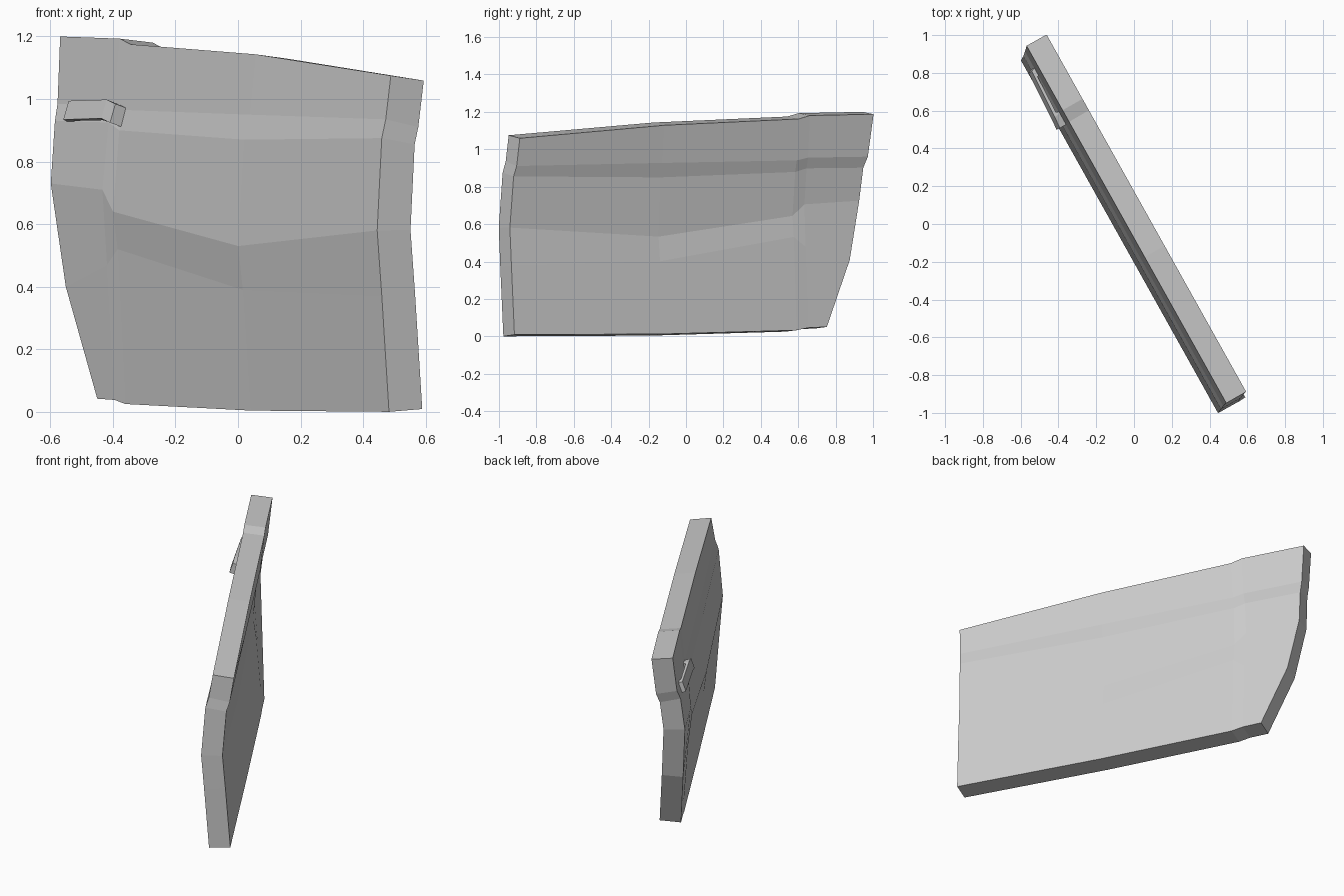
import bpy, bmesh, math

cube = bpy.data.objects.get("Cube")
if cube:
    bpy.data.objects.remove(cube, do_unlink=True)

SWING = math.radians(-60.8)   # the open door is turned about the vertical

grey = bpy.data.materials.new("light_grey")
grey.use_nodes = True
colour = (0.6, 0.6, 0.6, 1)
grey.diffuse_color = colour
grey.node_tree.nodes["Principled BSDF"].inputs["Base Color"].default_value = colour


def add_object(name, bm):
    mesh = bpy.data.meshes.new(name)
    bm.to_mesh(mesh)
    bm.free()
    mesh.materials.append(grey)
    obj = bpy.data.objects.new(name, mesh)
    obj.rotation_euler.z = SWING
    bpy.context.collection.objects.link(obj)
    return obj


# Door skin: each row has a depth, its two end positions, and a height per column
columns = [-0.18, 0.64, 0.71]
rows = [
    (-0.055, -1.088, 0.824, (0, 0.004, 0.025, 0.038, 0.042)),
    (-0.083, -1.091, 0.98, (0.37, 0.39, 0.52, 0.47, 0.40)),
    (-0.100, -1.091, 1.048, (0.58, 0.53, 0.64, 0.71, 0.73)),
    (-0.077, -1.08, 1.062, (0.875, 0.87, 0.90, 0.925, 0.93)),
    (-0.058, -1.072, 1.079, (0.935, 0.95, 0.965, 0.98, 0.985)),
    (-0.036, -1.066, 1.101, (1.075, 1.143, 1.175, 1.193, 1.2)),
]
bm = bmesh.new()
grid = []
for depth, hinge, latch, heights in rows:
    along = [hinge, *columns, latch]
    grid.append([bm.verts.new((-s, depth, z)) for s, z in zip(along, heights)])
for low, high in zip(grid, grid[1:]):
    for i in range(len(low) - 1):
        bm.faces.new((low[i + 1], low[i], high[i], high[i + 1]))
door = add_object("door_panel", bm)
thick = door.modifiers.new("thickness", "SOLIDIFY")
thick.thickness = 0.122
thick.offset = -1

# Pull handle: a bridge outline extruded up along the sloping skin
outline = [(0.635, -0.06), (0.635, -0.114), (0.70, -0.11), (0.97, -0.098),
           (0.985, -0.06), (0.94, -0.06), (0.93, -0.085), (0.72, -0.092), (0.705, -0.06)]
bm = bmesh.new()
ring = []
for s, depth in outline:
    drop = 0.015 if s < 0.65 else 0
    ring.append(bm.verts.new((-s, depth, 0.935 - drop - 0.33 * (depth + 0.1))))
base = bm.faces.new(ring)
top = bmesh.ops.extrude_face_region(bm, geom=[base], use_keep_orig=True)
bmesh.ops.translate(bm, vec=(0, 0.02, 0.06),
                    verts=[g for g in top["geom"] if isinstance(g, bmesh.types.BMVert)])
bmesh.ops.triangulate(bm, faces=[f for f in bm.faces if len(f.verts) > 4])
bmesh.ops.recalc_face_normals(bm, faces=bm.faces)
add_object("door_handle", bm)
